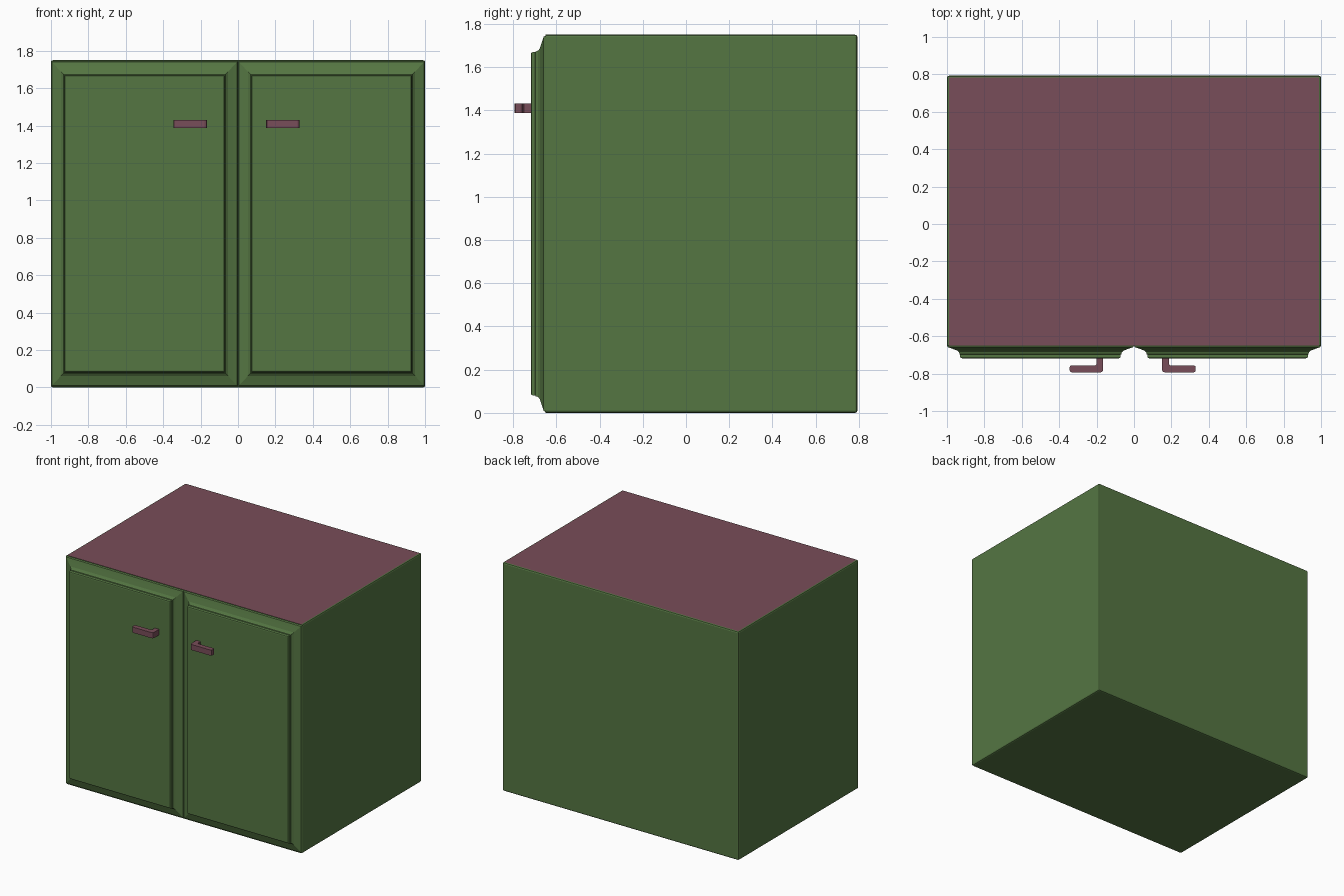
import bpy, bmesh, math
from mathutils import Vector

if "Cube" in bpy.data.objects:
    bpy.data.objects.remove(bpy.data.objects["Cube"])

FRONT, BACK, HEIGHT = -0.65, 0.793, 1.75


def material(name, rgb):
    m = bpy.data.materials.new(name)
    m.diffuse_color = (*rgb, 1)
    m.use_nodes = True
    m.node_tree.nodes["Principled BSDF"].inputs["Base Color"].default_value = m.diffuse_color
    return m


green = material("green_paint", (0.09, 0.18, 0.055))
burgundy = material("burgundy_paint", (0.19, 0.075, 0.10))


def finish(name, bm, mats):
    bmesh.ops.recalc_face_normals(bm, faces=bm.faces)
    mesh = bpy.data.meshes.new(name)
    bm.to_mesh(mesh)
    bm.free()
    for m in mats:
        mesh.materials.append(m)
    ob = bpy.data.objects.new(name, mesh)
    bpy.context.collection.objects.link(ob)
    return ob


# Cabinet box: softened edges everywhere but the front, burgundy top panel
bm = bmesh.new()
bmesh.ops.create_cube(bm, size=1)
for v in bm.verts:
    v.co = Vector((v.co.x * 2, v.co.y * (BACK - FRONT) + (BACK + FRONT) / 2,
                   (v.co.z + 0.5) * HEIGHT))
edges = [e for e in bm.edges if not all(v.co.y < 0 for v in e.verts)]
bmesh.ops.bevel(bm, geom=edges, offset=0.011, segments=2, profile=0.5, affect='EDGES')
bm.normal_update()
for f in bm.faces:
    if f.normal.z > 0.99:
        f.material_index = 1
finish("cabinet_body", bm, [green, burgundy])

# Raised-panel doors: (inset, depth) moulding profile swept round a rectangle
MOULDING = [(0.004, 0.0), (0.009, 0.009), (0.03, 0.016), (0.058, 0.026), (0.068, 0.034),
            (0.071, 0.042), (0.071, 0.046), (0.075, 0.048), (0.075, 0.060),
            (0.078, 0.066), (0.084, 0.068)]


def door(name, x0, x1):
    bm = bmesh.new()
    rings = []
    for inset, depth in MOULDING:
        y = FRONT - depth
        a, b, c, d = x0 + inset, x1 - inset, inset * 1.08, HEIGHT - inset * 1.08
        rings.append([bm.verts.new(p) for p in
                      ((a, y, c), (b, y, c), (b, y, d), (a, y, d))])
    for r, s in zip(rings, rings[1:]):
        for i in range(4):
            j = (i + 1) % 4
            bm.faces.new((r[i], r[j], s[j], s[i]))
    bm.faces.new(rings[0])
    bm.faces.new(rings[-1])
    finish(name, bm, [green])


door("left_door", -1.004, 0.004)
door("right_door", -0.004, 1.004)


# L-shaped handles: plan outline with rounded corners, extruded upward
def handle(name, x, side):
    outline = [(0, -0.71), (0, -0.78), (0.004, -0.789), (0.013, -0.793),
               (0.169, -0.793), (0.177, -0.789), (0.18, -0.78), (0.18, -0.768),
               (0.177, -0.759), (0.169, -0.756), (0.042, -0.756), (0.036, -0.75),
               (0.036, -0.71)]
    bm = bmesh.new()
    face = bm.faces.new([bm.verts.new((x + side * u, y, 1.388)) for u, y in outline])
    new = bmesh.ops.extrude_face_region(bm, geom=[face])["geom"]
    bmesh.ops.translate(bm, vec=(0, 0, 0.043),
                        verts=[g for g in new if isinstance(g, bmesh.types.BMVert)])
    finish(name, bm, [burgundy])


handle("left_handle", -0.165, -1)
handle("right_handle", 0.15, 1)
